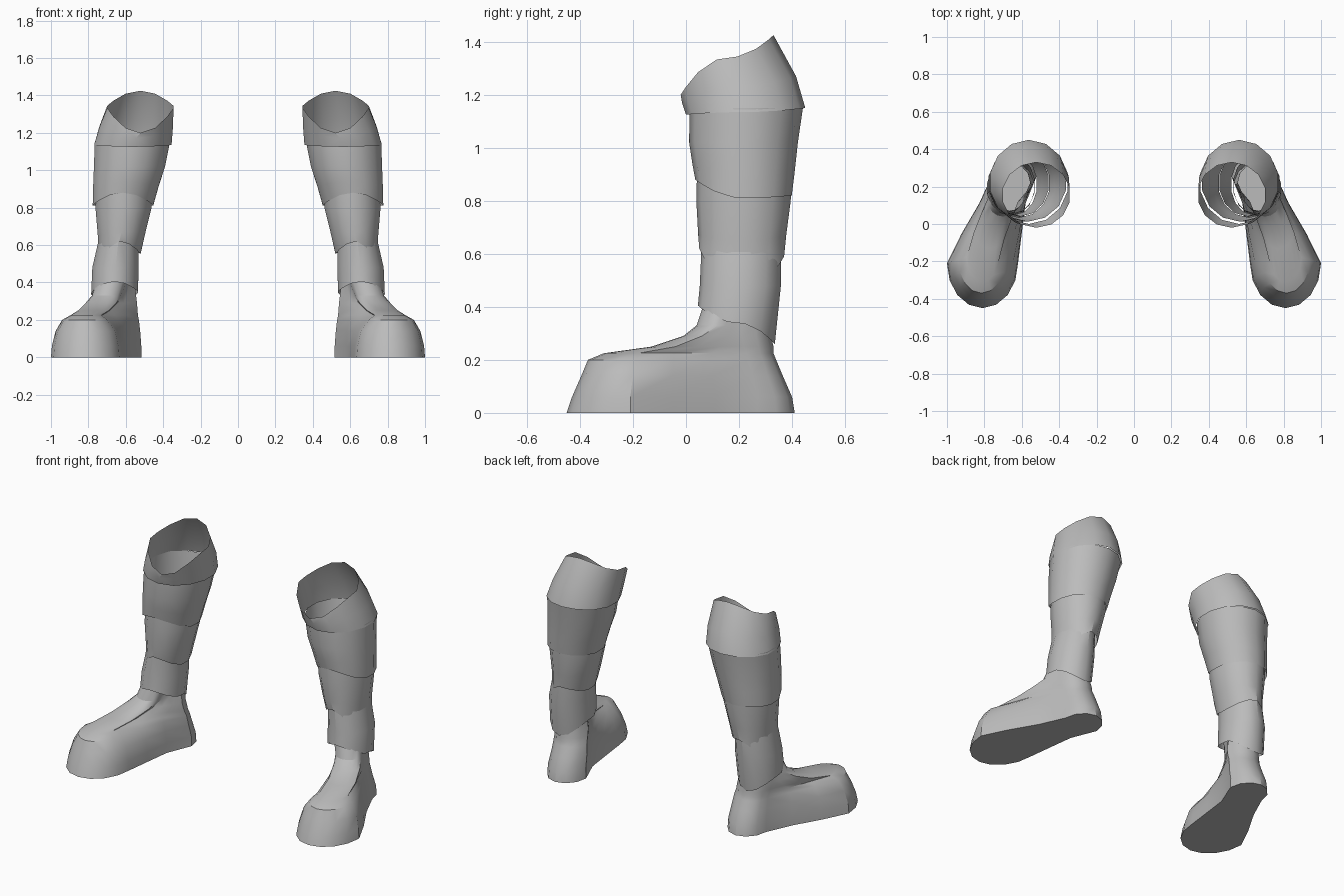
import bpy, bmesh, math

if "Cube" in bpy.data.objects:
    bpy.data.objects.remove(bpy.data.objects["Cube"])

grey = bpy.data.materials.new("grey_leather")
grey.diffuse_color = (0.5, 0.5, 0.5, 1)
grey.use_nodes = True
grey.node_tree.nodes["Principled BSDF"].inputs["Base Color"].default_value = grey.diffuse_color


def loft(name, rings, cap_bottom=False):
    """Skin a list of equal-length point rings and mirror the result to the other leg."""
    bm = bmesh.new()
    loops = [[bm.verts.new(p) for p in ring] for ring in rings]
    for a, b in zip(loops, loops[1:]):
        n = len(a)
        for i in range(n):
            j = (i + 1) % n
            bm.faces.new((a[i], a[j], b[j], b[i]))
    if cap_bottom:
        bm.faces.new(list(reversed(loops[0])))
    bm.normal_update()
    mesh = bpy.data.meshes.new(name)
    bm.to_mesh(mesh)
    bm.free()
    mesh.materials.append(grey)
    ob = bpy.data.objects.new(name, mesh)
    bpy.context.collection.objects.link(ob)
    ob.modifiers.new("other_leg", 'MIRROR').use_mirror_merge = False
    bpy.ops.object.select_all(action='DESELECT')
    ob.select_set(True)
    bpy.context.view_layer.objects.active = ob
    bpy.ops.object.shade_smooth_by_angle(angle=math.radians(32))
    return ob


def leg_ring(z, cx, cy, rx, ry, front=0, back=0, outer=0, inner=0, n=14):
    """Oval ring, raised or lowered towards each of its four sides."""
    pts = []
    for i in range(n):
        t = 2 * math.pi * i / n
        s, c = math.sin(t), math.cos(t)
        dz = (front if c > 0 else back) * c * c + (outer if s > 0 else inner) * s * s
        pts.append((cx + rx * s, cy - ry * c, z + dz))
    return pts


def foot_ring(z, fx, fy, frx, fry, hx, hy, hrx, hry, waist=0.0):
    """Sole-shaped ring: toe half-oval, heel half-oval and a waist point each side."""
    toe = [(fx + frx * math.cos(a), fy + fry * math.sin(a), z)
           for a in (math.pi + math.pi * i / 8 for i in range(9))]
    heel = [(hx + hrx * math.cos(a), hy + hry * math.sin(a), z)
            for a in (math.pi * i / 6 for i in range(7))]

    def mid(p, q, k, dx):
        return (p[0] + (q[0] - p[0]) * k + dx, p[1] + (q[1] - p[1]) * k, z)

    outer = [mid(toe[-1], heel[0], k, d) for k, d in ((0.33, 0.1 * waist), (0.67, -0.3 * waist))]
    inner = [mid(heel[-1], toe[0], k, d) for k, d in ((0.33, waist), (0.67, 0.5 * waist))]
    return toe + outer + heel + inner


# Shoe with rounded toe, closed flat sole and ankle opening
loft("shoe", [foot_ring(*r) for r in (
    (0.00, .81, -.21, .190, .240, .635, .27, .120, .14, .03),
    (0.06, .81, -.21, .185, .220, .635, .27, .118, .13, .03),
    (0.14, .81, -.20, .165, .195, .635, .25, .112, .115, .02),
    (0.20, .815, -.19, .125, .180, .637, .24, .107, .10, .01),
    (0.225, .81, -.18, .085, .130, .640, .23, .105, .10),
    (0.25, .77, -.04, .085, .090, .642, .22, .105, .11),
    (0.29, .73, .06, .085, .070, .645, .21, .105, .11),
    (0.33, .70, .12, .080, .080, .645, .21, .100, .11),
    (0.42, .67, .15, .085, .080, .645, .22, .090, .10))], cap_bottom=True)

# Ankle band
loft("ankle_band", [
    leg_ring(.35, .66, .19, .128, .145, front=.055, back=-.09, outer=-.01, inner=0),
    leg_ring(.48, .655, .205, .127, .153),
    leg_ring(.66, .635, .21, .105, .150)])

# Calf wrap with a tongue hanging on the outer side
loft("calf_wrap", [
    leg_ring(.56, .635, .21, .117, .160, front=.06, back=.03, outer=-.11, inner=-.01),
    leg_ring(.67, .622, .212, .131, .166, outer=-.02),
    leg_ring(.80, .612, .217, .154, .178),
    leg_ring(.93, .605, .22, .152, .178)])

# Shin guard, lower edge arched at the front
loft("shin_guard", [
    leg_ring(.81, .615, .217, .166, .182, front=.07, back=.01),
    leg_ring(.91, .600, .217, .179, .193, front=.03),
    leg_ring(1.02, .580, .217, .195, .205),
    leg_ring(1.15, .565, .227, .206, .214)])

# Flared cuff with a notched, slanted opening
loft("cuff", [
    leg_ring(1.135, .562, .225, .212, .225, front=-.01, back=.015),
    leg_ring(1.23, .545, .200, .202, .215, front=-.06, back=.04),
    leg_ring(1.34, .522, .155, .182, .175, front=-.14, back=.085)])
